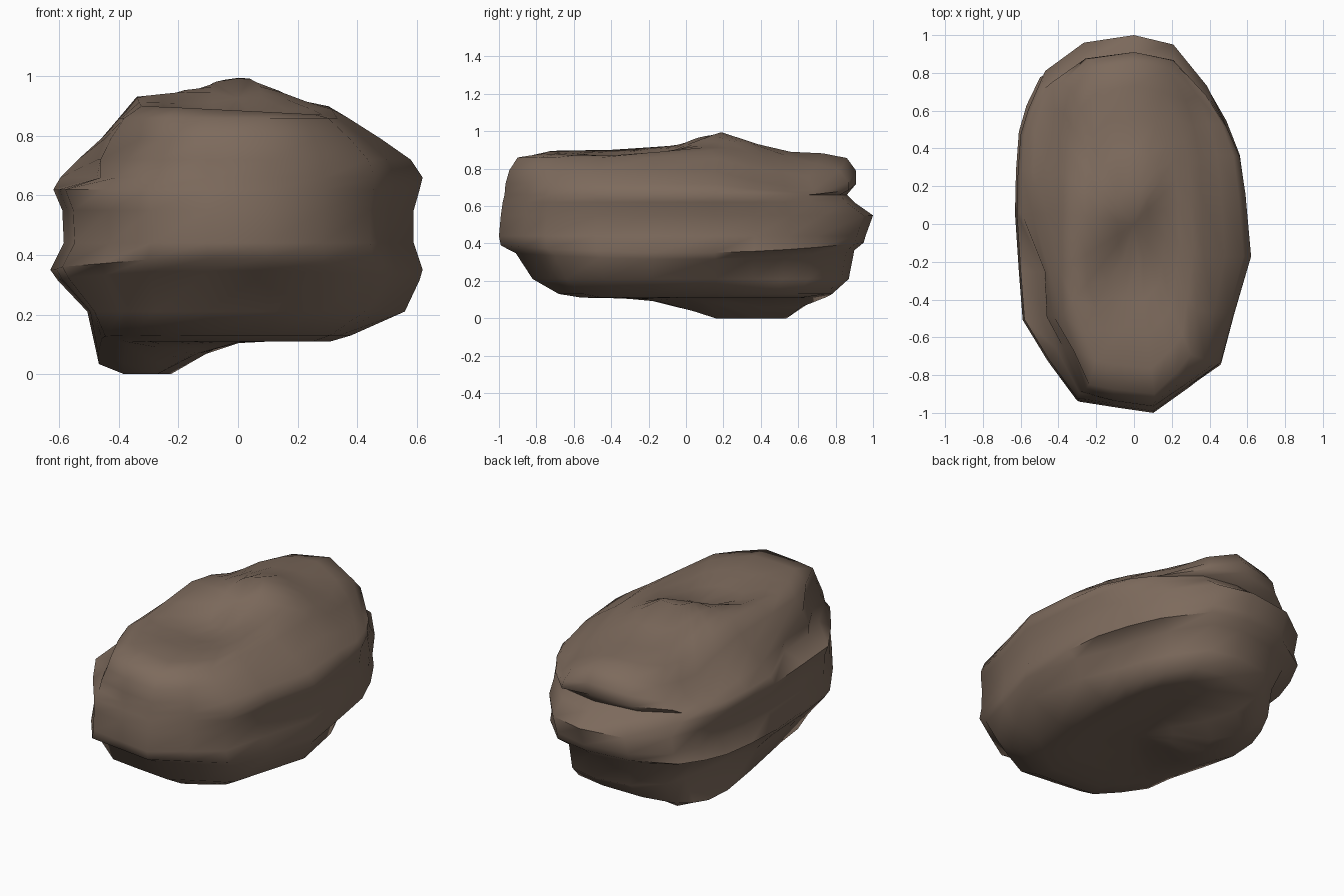
import bpy, bmesh, math

if "Cube" in bpy.data.objects:
    bpy.data.objects.remove(bpy.data.objects["Cube"])

# Plan outline of the boulder, counter-clockwise seen from above
PLAN = [(.62, -.17), (.59, .15), (.56, .37), (.49, .56), (.40, .73), (.21, .95), (0, 1.0), (-.27, .96),
        (-.49, .81), (-.56, .65), (-.60, .50), (-.615, .28), (-.62, .05), (-.60, -.25), (-.58, -.51),
        (-.45, -.73), (-.30, -.94), (-.10, -.97), (.10, -1.0), (.29, -.87), (.46, -.75), (.53, -.48)]

# Layers: height, reach to left, right, front, back
LAYERS = [(.13, .47, .38, .68, .78), (.21, .51, .56, .82, .87), (.315, .61, .61, .91, .90),
          (.35, .63, .62, .99, .95), (.44, .585, .59, 1.0, .96), (.55, .59, .59, .99, 1.0),
          (.62, .62, .61, .98, .90), (.66, .60, .62, .97, .86), (.72, .54, .58, .965, .91),
          (.79, .46, .48, .945, .91), (.86, .40, .37, .90, .86)]


def bump(x, y, cx, cy, sx, sy):
    return math.exp(-((x - cx) / sx) ** 2 - ((y - cy) / sy) ** 2)


def smooth(a, b, t):
    t = max(0, min(1, (t - a) / (b - a)))
    return t * t * (3 - 2 * t)


def rear_drop(x, y):
    # both rear shoulders fall away, the right one more
    return (.09 * smooth(.1, .5, y) * min(1, abs(x) / .38) ** 2
            + .08 * bump(x, y, .28, .78, .16, .22))


def top_height(x, y):
    # crest running diagonally: gentle to the back left, steep to the front right
    d = .69 * (x + .15) - .73 * (y - .03)
    t = .73 * (x + .15) + .69 * (y - .03)
    crest = math.exp(-(d / (.28 if d < 0 else .13)) ** 2 - ((t - .05) / .33) ** 2)
    return (.885 - .05 * x + .05 * crest + .075 * bump(x, y, .04, .2, .18, .2)
            + .03 * bump(x, y, .3, 0, .14, .25)
            - .06 * bump(x, y, -.02, -.28, .18, .18) - rear_drop(x, y))


def under_height(x, y):
    return max(0, .11 - .16 * bump(x, y, -.32, .33, .18, .34))


def boxy(p, full, reach):
    # narrower layers keep fuller corners
    u = abs(p) / full
    return math.copysign(reach * u ** (1 - .8 * max(0, 1 - reach / full)), p)


bm = bmesh.new()


def ring(layer, scale=1, height=None):
    z, left, right, front, back = layer
    out = []
    for px, py in PLAN:
        x = boxy(px, .62, right if px > 0 else left) * scale
        y = boxy(py, 1, back if py > 0 else front) * scale
        zz = z
        if height:
            zz = height(x, y)
        elif z < .2:
            zz -= .10 * bump(x, y, -.47, .35, .25, .4)    # foot at the back left
        elif .3 < z < .4:
            zz += (.06 if y > 0 else .04) * y * y         # lip rises to both ends
        elif z > .7:
            zz -= rear_drop(x, y) * smooth(.6, .86, z)
        if not height and .2 < z < .34:
            k = .2 if x > 0 else .13
            x *= 1 - k * smooth(0, .4, y)                 # recess below the lip
        if .65 < z < .8 and not height and x < 0:
            x = x + (max(x, -.47) - x) * smooth(.1, -.3, y)   # shoulder shelf
            k = .08 * bump(x, y, -.38, -.72, .16, .2)
            x, y = x * (1 - k), y * (1 - k)
        out.append(bm.verts.new((x, y, zz)))
    return out


rings = [ring(LAYERS[0], s, under_height) for s in (.3, .58, .82)]
rings += [ring(l) for l in LAYERS]
rings += [ring(LAYERS[-1], s, top_height) for s in (.85, .65, .45, .22)]
n = len(PLAN)
for a, b in zip(rings, rings[1:]):
    for i in range(n):
        j = (i + 1) % n
        bm.faces.new((a[i], a[j], b[j], b[i]))
low = bm.verts.new((0, 0, under_height(0, 0)))
high = bm.verts.new((0, 0, top_height(0, 0)))
for i in range(n):
    j = (i + 1) % n
    bm.faces.new((rings[0][j], rings[0][i], low))
    bm.faces.new((rings[-1][i], rings[-1][j], high))
bmesh.ops.recalc_face_normals(bm, faces=bm.faces)

mesh = bpy.data.meshes.new("boulder")
bm.to_mesh(mesh)
bm.free()
boulder = bpy.data.objects.new("boulder", mesh)
bpy.context.collection.objects.link(boulder)

stone = bpy.data.materials.new("brown stone")
stone.diffuse_color = (.205, .145, .108, 1)
stone.use_nodes = True
stone.node_tree.nodes["Principled BSDF"].inputs["Base Color"].default_value = stone.diffuse_color
mesh.materials.append(stone)

bpy.context.view_layer.objects.active = boulder
boulder.select_set(True)
bpy.ops.object.shade_smooth_by_angle(angle=math.radians(60))
